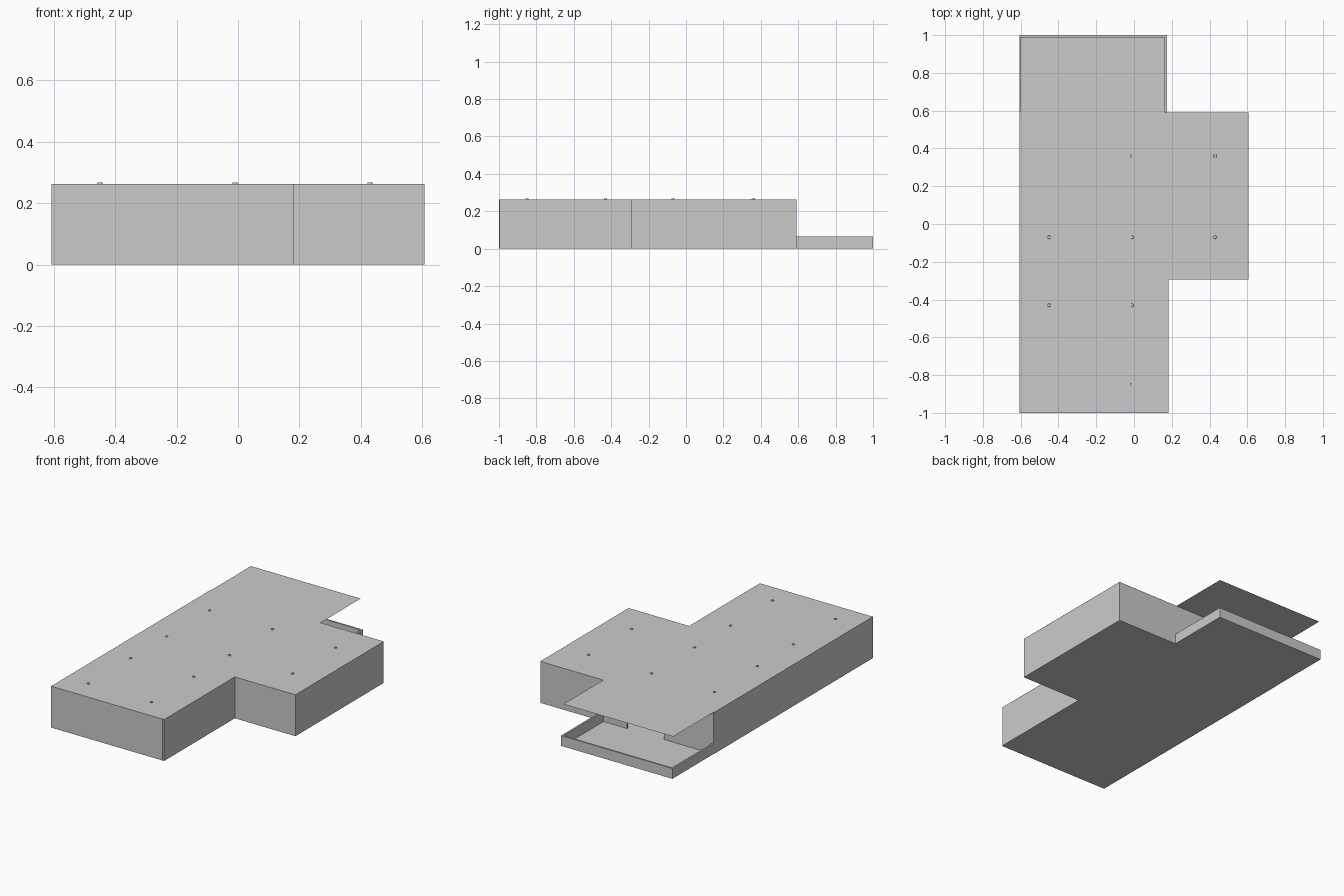
import bpy
import bmesh

if "Cube" in bpy.data.objects:
    bpy.data.objects.remove(bpy.data.objects["Cube"])

GREY = (0.6, 0.6, 0.6, 1)
mat = bpy.data.materials.new("plain grey")
mat.use_nodes = True
mat.diffuse_color = GREY
mat.node_tree.nodes["Principled BSDF"].inputs["Base Color"].default_value = GREY

# Main levels of the plan
W, E, S, N = -0.607, 0.607, -1.0, 0.59      # outer limits of the rooms
HALL_E, WING_S = 0.183, -0.293              # inner corner beside the wing
BALCONY_E, BALCONY_N = 0.175, 1.0
H, RAIL, T = 0.262, 0.065, 0.011            # wall height, rail height, thickness


def finish(name, bm):
    mesh = bpy.data.meshes.new(name)
    bm.to_mesh(mesh)
    bm.free()
    mesh.materials.append(mat)
    obj = bpy.data.objects.new(name, mesh)
    bpy.context.collection.objects.link(obj)
    return obj


def box(name, x0, x1, y0, y1, z0=0.0, z1=H):
    bm = bmesh.new()
    bmesh.ops.create_cube(bm, size=1)
    for v in bm.verts:
        v.co = (x1 if v.co.x > 0 else x0,
                y1 if v.co.y > 0 else y0,
                z1 if v.co.z > 0 else z0)
    return finish(name, bm)


def sheet(name, outline, z):
    bm = bmesh.new()
    bm.faces.new([bm.verts.new((x, y, z)) for x, y in outline])
    return finish(name, bm)


def plan(x0, x1, y1):
    """Outline of the rooms with the balcony behind them."""
    return [(W, S), (HALL_E, S), (HALL_E, WING_S), (E, WING_S), (E, N),
            (x1, N), (x1, y1), (x0, y1), (x0, N), (W, N)]


# Floor and ceiling sheets
sheet("floor", plan(W + 0.002, BALCONY_E, BALCONY_N), 0.0)
sheet("ceiling", plan(W + 0.004, BALCONY_E - 0.01, BALCONY_N - 0.01), H + 0.0005)

# Outer walls, the long one in three lengths
for i, (a, b) in enumerate([(S, -0.76), (-0.76, -0.275), (-0.275, N)]):
    box(f"long_wall_{i + 1}", W, W + T, a, b)
box("front_wall", W + T, HALL_E - T, S, S + T)
box("hall_side_wall", HALL_E - T, HALL_E, S + 0.004, WING_S)
box("wing_front_wall", HALL_E - T, E, WING_S, WING_S + T)
box("wing_side_wall", E - T, E, WING_S + T, N)
box("partition_wall", W + T, HALL_E - T, WING_S, WING_S + T)

# Back wall with the doorway to the balcony
DOOR_W, DOOR_E, DOOR_H = -0.26, 0.0, 0.21
box("back_wall_right", W + T, DOOR_W, N - T, N)
box("back_wall_left", DOOR_E, E, N - T, N)
box("door_lintel", DOOR_W, DOOR_E, N - T, N, DOOR_H, H)

# Low balcony rail, in lengths with visible joints
RAIL_JOINT_X, RAIL_JOINT_Y = -0.07, 0.71
for side, x in (("right", W + 0.002), ("left", BALCONY_E - T)):
    box(f"rail_{side}_inner", x, x + T, N, RAIL_JOINT_Y, 0, RAIL)
    box(f"rail_{side}_outer", x, x + T, RAIL_JOINT_Y, BALCONY_N - T, 0, RAIL)
box("rail_back_right", W + 0.002, RAIL_JOINT_X, BALCONY_N - T, BALCONY_N, 0, RAIL)
box("rail_back_left", RAIL_JOINT_X, BALCONY_E, BALCONY_N - T, BALCONY_N, 0, RAIL)

# Ceiling light caps that show just above the ceiling
for x in (-0.45, -0.01, 0.43):
    for y in (-0.85, -0.43, -0.07, 0.36):
        if x > HALL_E and y < WING_S:
            continue
        bm = bmesh.new()
        bmesh.ops.create_cone(bm, cap_ends=True, segments=12,
                              radius1=0.01, radius2=0.008, depth=0.01)
        bmesh.ops.translate(bm, verts=bm.verts, vec=(x, y, H))
        finish("ceiling_light_cap", bm)
